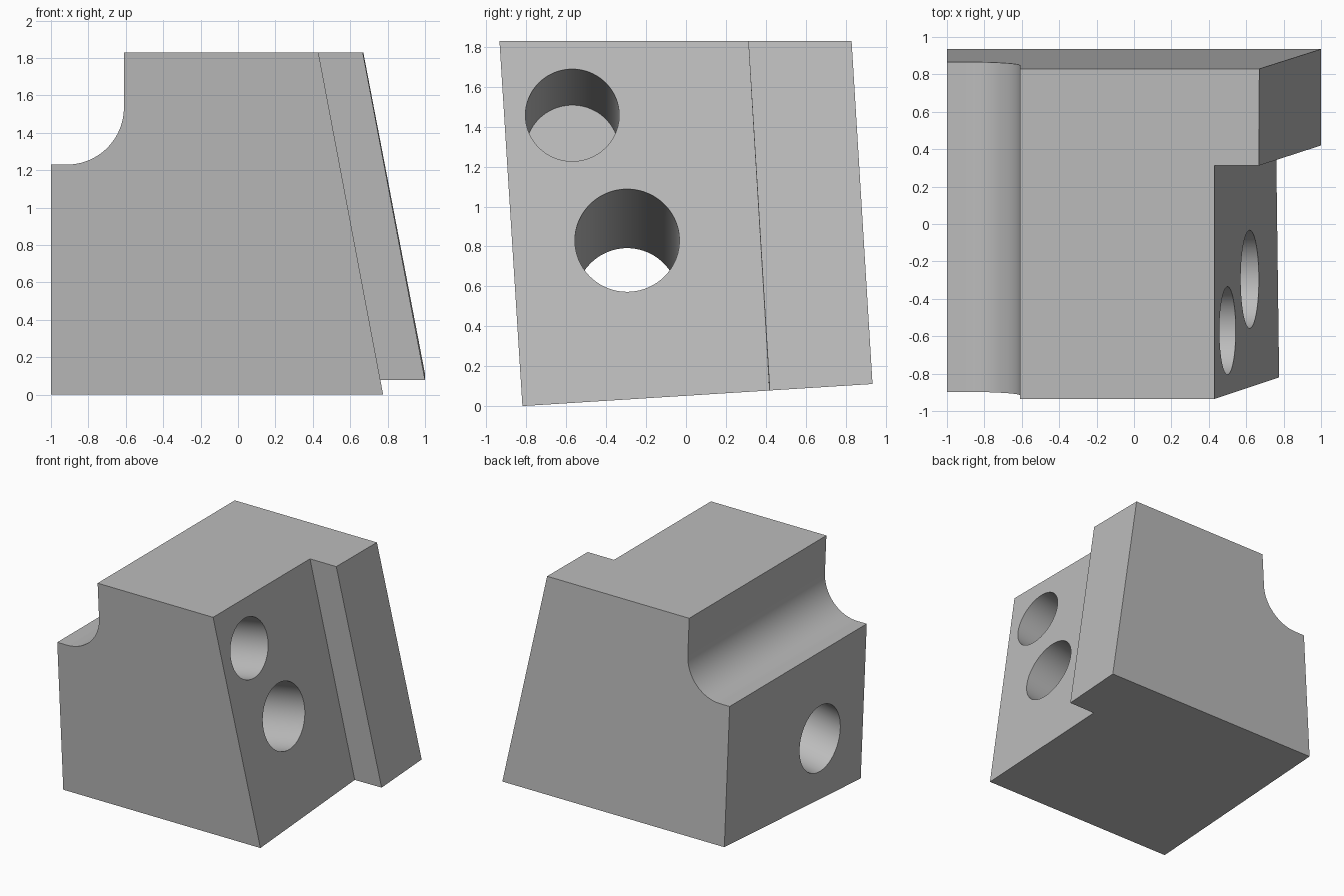
import bpy, bmesh, math
from mathutils import Vector

cube = bpy.data.objects.get("Cube")
if cube:
    bpy.data.objects.remove(cube, do_unlink=True)

TOP = 1.83
SLOPE = 0.1885                      # lean of the slanted side
axis = Vector((1, 0, SLOPE)).normalized()

grey = bpy.data.materials.new("plain grey")
grey.use_nodes = True
grey.diffuse_color = (0.5, 0.5, 0.5, 1)
grey.node_tree.nodes["Principled BSDF"].inputs["Base Color"].default_value = (0.5, 0.5, 0.5, 1)


def loft(name, lower, upper):
    """Solid between two matching outlines."""
    bm = bmesh.new()
    a = [bm.verts.new(p) for p in lower]
    b = [bm.verts.new(p) for p in upper]
    bm.faces.new(a[::-1])
    bm.faces.new(b)
    for i in range(len(a)):
        j = (i + 1) % len(a)
        bm.faces.new((a[i], a[j], b[j], b[i]))
    bmesh.ops.recalc_face_normals(bm, faces=bm.faces)
    mesh = bpy.data.meshes.new(name)
    bm.to_mesh(mesh)
    bm.free()
    mesh.materials.append(grey)
    obj = bpy.data.objects.new(name, mesh)
    bpy.context.collection.objects.link(obj)
    return obj


def drill(name, y, z, radius, depth):
    """Cylinder cutter entering square to the slanted side."""
    mouth = Vector((0.43 + SLOPE * (TOP - z), y, z))
    start, end = mouth + axis * 0.3, mouth - axis * depth
    bpy.ops.mesh.primitive_cylinder_add(
        vertices=96, radius=radius, depth=(start - end).length,
        location=(start + end) / 2, rotation=axis.to_track_quat('Z', 'Y').to_euler())
    obj = bpy.context.object
    obj.name = name
    obj.data.materials.append(grey)
    return obj


# Leaning block with a stepped slanted side and a tilted base
base = [(-1, -0.82), (0.776, -0.82), (0.76, 0.417), (1, 0.42), (1, 0.935), (-1, 0.935)]
crown = [(-1, -0.935), (0.43, -0.935), (0.43, 0.312), (0.667, 0.312), (0.67, 0.83), (-1, 0.83)]
block = loft("stepped_block",
             [(x, y, 0.063 * (y + 0.82)) for x, y in base],
             [(x, y, TOP) for x, y in crown])

# Rounded notch along the upper left edge
R = 0.305
profile = [(-1.2, 2.1), (-1.2, 1.23)]
for i in range(33):
    t = math.pi / 2 * i / 32
    profile.append((-0.915 + R * math.sin(t), 1.23 + R - R * math.cos(t)))
profile.append((-0.61, 2.1))
notch = loft("notch_cutter", [(x, -1.3, z) for x, z in profile],
             [(x, 1.3, z) for x, z in profile])

# One through hole and one blind hole
through = drill("through_hole_cutter", -0.295, 0.83, 0.262, 2.2)
blind = drill("blind_hole_cutter", -0.57, 1.458, 0.235, 0.975)

cutters = [notch, through, blind]
for cutter in cutters:
    mod = block.modifiers.new(cutter.name, 'BOOLEAN')
    mod.operation = 'DIFFERENCE'
    mod.solver = 'EXACT'
    mod.object = cutter

bpy.ops.object.select_all(action='DESELECT')
block.select_set(True)
bpy.context.view_layer.objects.active = block
for cutter in cutters:
    bpy.ops.object.modifier_apply(modifier=cutter.name)
for cutter in cutters:
    bpy.data.objects.remove(cutter, do_unlink=True)
bpy.ops.object.shade_smooth_by_angle(angle=math.radians(25))
